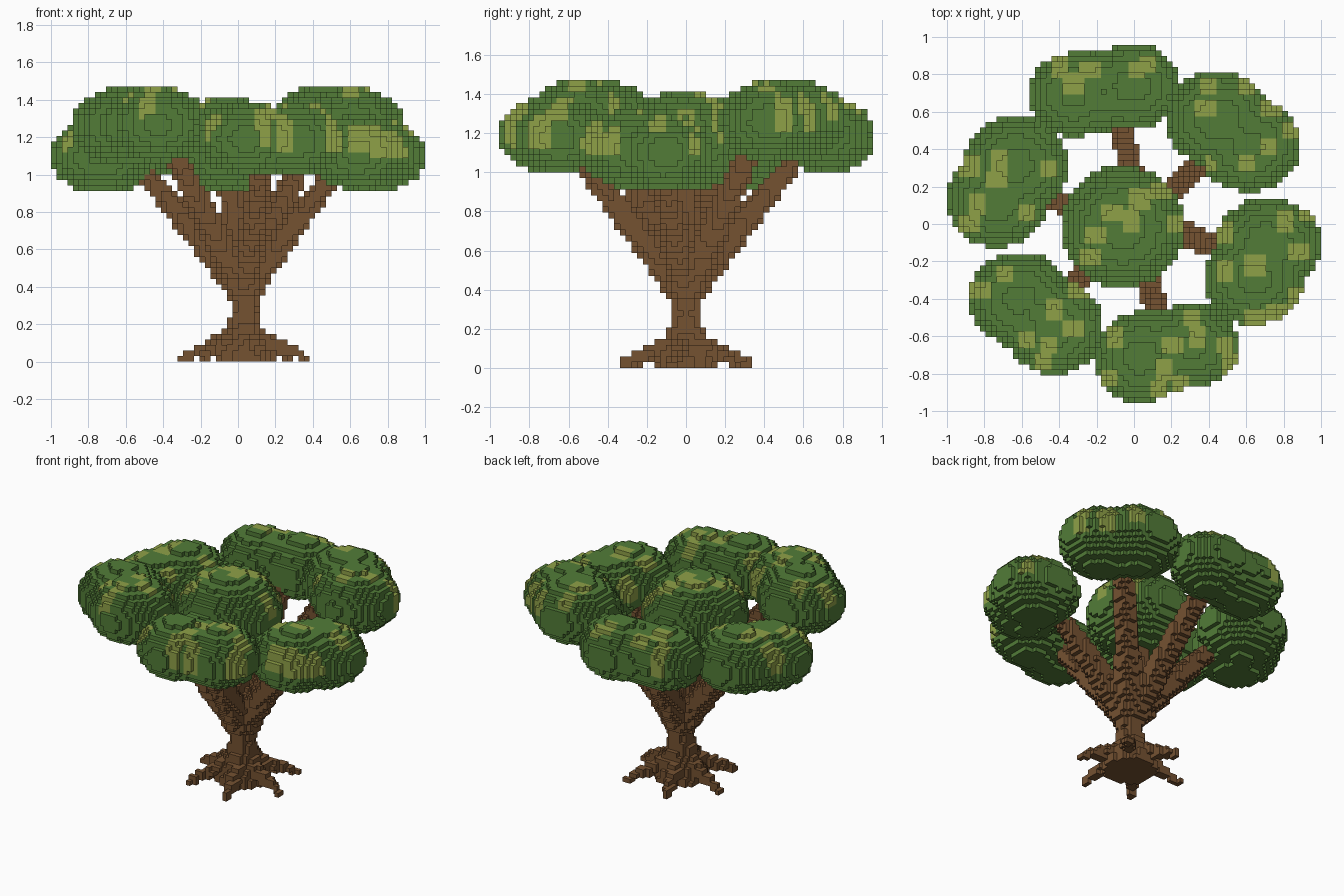
import bpy, bmesh, math
from mathutils import Vector

if "Cube" in bpy.data.objects:
    bpy.data.objects.remove(bpy.data.objects["Cube"])

V = 2 / 68            # voxel edge
cells = {}            # (i, j, k) -> part name


def centre(c):
    return Vector(((c[0] + 0.5) * V, c[1] * V, (c[2] + 0.5) * V))


def fill(part, lo, hi, inside):
    """Fill every voxel in a box whose centre passes the test."""
    for i in range(math.floor(lo[0] / V) - 1, math.ceil(hi[0] / V) + 1):
        for j in range(math.floor(lo[1] / V) - 1, math.ceil(hi[1] / V) + 2):
            for k in range(max(0, math.floor(lo[2] / V) - 1), math.ceil(hi[2] / V) + 1):
                if inside(centre((i, j, k))):
                    cells[i, j, k] = part


def limb(part, a, b, ra, rb):
    """Tapered round limb from a to b."""
    a, b = Vector(a), Vector(b)
    d, r = b - a, max(ra, rb)

    def inside(p):
        t = min(1, max(0, (p - a).dot(d) / d.length_squared))
        return (p - a - d * t).length <= ra + (rb - ra) * t
    fill(part, [min(a[n], b[n]) - r for n in range(3)],
         [max(a[n], b[n]) + r for n in range(3)], inside)


def blob(part, x, y, z, rx, ry, rz):
    """Flattened ellipsoid of leaves."""
    def inside(p):
        h = math.hypot((p.x - x) / rx, (p.y - y) / ry)
        return h ** 2 + abs((p.z - z) / rz) ** 2.1 <= 1
    fill(part, (x - rx, y - ry, z - rz), (x + rx, y + ry, z + rz), inside)


# trunk: flared base narrowing to a waist
TX = 0.035
profile = [(0, 0.17), (0.09, 0.15), (0.16, 0.11), (0.22, 0.085), (0.28, 0.073), (0.33, 0.075), (0.40, 0.125)]
for (z0, r0), (z1, r1) in zip(profile, profile[1:]):
    fill("trunk", (TX - 0.2, -0.2, z0), (TX + 0.2, 0.2, z1),
         lambda p: z0 <= p.z <= z1 and math.hypot(p.x - TX, p.y)
         <= r0 + (r1 - r0) * (p.z - z0) / (z1 - z0))

# six roots
for n in range(6):
    a = math.radians(48 + 60 * n)
    c, s = math.cos(a), math.sin(a)
    limb("roots", (TX + 0.07 * c, 0.07 * s, 0.13), (TX + 0.24 * c, 0.24 * s, 0.06), 0.05, 0.035)
    limb("roots", (TX + 0.24 * c, 0.24 * s, 0.06), (TX + 0.345 * c, 0.345 * s, 0.02), 0.035, 0.02)

# six branches and a central stem
fork = (0.03, 0, 0.385)
for end in [(0.38, 0.35, 1.16), (0.53, -0.13, 1.03), (0.13, -0.55, 1.08),
            (-0.37, -0.36, 1.16), (-0.51, 0.15, 1.03), (-0.07, 0.57, 1.08)]:
    limb("branches", fork, end, 0.09, 0.052)
limb("branches", fork, (-0.05, -0.01, 1.0), 0.085, 0.06)

# leaf clusters: one in the middle, six pairs of lobes in a ring
clusters = {
    "leaves_middle": [(-0.06, -0.015, 1.16, 0.33, 0.325, 0.255)],
    "leaves_left": [(-0.63, 0.31, 1.12, 0.28, 0.27, 0.20), (-0.73, 0.13, 1.10, 0.275, 0.255, 0.20)],
    "leaves_back": [(-0.32, 0.69, 1.185, 0.245, 0.225, 0.19), (-0.01, 0.735, 1.19, 0.26, 0.23, 0.19)],
    "leaves_back_right": [(0.45, 0.56, 1.27, 0.28, 0.26, 0.205), (0.61, 0.42, 1.26, 0.28, 0.25, 0.205)],
    "leaves_right": [(0.72, -0.11, 1.10, 0.285, 0.25, 0.20), (0.64, -0.29, 1.12, 0.27, 0.25, 0.20)],
    "leaves_front": [(0.31, -0.65, 1.185, 0.255, 0.225, 0.19), (0.04, -0.71, 1.19, 0.255, 0.245, 0.19)],
    "leaves_front_left": [(-0.61, -0.40, 1.26, 0.28, 0.25, 0.205), (-0.43, -0.55, 1.27, 0.265, 0.255, 0.205)],
}
for name, lobes in clusters.items():
    for lobe in lobes:
        blob(name, *lobe)
    if len(lobes) == 2:      # filler that melts the two lobes together
        blob(name, *[(p + q) / 2 * (1 if n < 3 else 0.95) for n, (p, q) in enumerate(zip(*lobes))])


def material(name, rgb):
    m = bpy.data.materials.new(name)
    m.diffuse_color = (*rgb, 1)
    m.use_nodes = True
    m.node_tree.nodes["Principled BSDF"].inputs["Base Color"].default_value = m.diffuse_color
    return m


bark = material("bark brown", (0.178, 0.084, 0.031))
green = material("leaf green", (0.084, 0.202, 0.039))
light = material("light leaf green", (0.275, 0.355, 0.064))

# light patches seen from above, given as x, y
patches = [
    (0.07, 0.86), (-0.23, 0.83), (-0.32, 0.75), (0.02, 0.82),
    (0.40, 0.74), (0.38, 0.61), (0.60, 0.73), (0.83, 0.50), (0.72, 0.42), (0.60, 0.33),
    (-0.72, 0.34), (-0.74, 0.24), (-0.84, 0.10), (-0.88, 0.0), (-0.45, 0.30), (-0.57, 0.05),
    (0.03, 0.13), (-0.02, 0.02), (-0.12, 0.05), (-0.20, -0.06), (-0.23, -0.17), (0.15, 0.18), (0.22, 0.0),
    (0.49, -0.04), (0.81, 0.02), (0.93, 0.05), (0.88, -0.15), (0.65, -0.22), (0.48, -0.25), (0.65, -0.50),
    (0.30, -0.50), (0.33, -0.60), (0.20, -0.65), (0.16, -0.78), (-0.10, -0.60), (-0.13, -0.82),
    (0.48, -0.64), (0.25, -0.87),
    (-0.82, -0.36), (-0.70, -0.26), (-0.29, -0.36), (-0.42, -0.46), (-0.32, -0.55), (-0.45, -0.65),
    (-0.48, -0.73)]
# light patches on the sides, given as x, y, z
side_patches = [(0.76, -0.48, 1.2), (0.87, -0.40, 1.2), (0.13, -0.88, 1.25), (0.43, 0.34, 1.28),
                (-0.57, -0.62, 1.37), (0.52, -0.75, 1.23), (0.86, 0.50, 1.32), (0.74, 0.62, 1.32),
                (-0.4, 0.84, 1.25), (-0.88, 0.3, 1.2)]
tops = {}
for i, j, k in cells:
    tops[i, j] = max(k, tops.get((i, j), 0))
patch_boxes = [(Vector(p), 0.055) for p in side_patches]
for x, y in patches:
    k = tops.get((math.floor(x / V), round(y / V)), 0)
    patch_boxes.append((Vector((x, y, (k + 0.5) * V)), 0.05))


def is_light(c):
    p = centre(c)
    return p.z > 1.1 and any(abs(p.x - b.x) < r and abs(p.y - b.y) < r and abs(p.z - b.z) < 2 * r
                             for b, r in patch_boxes)


# turn the exposed voxel sides into faces, one object per part
SIDES = []
for axis in range(3):
    for sign in (-1, 1):
        u, v = (axis + 1) % 3, (axis + 2) % 3
        loop = [(0, 0), (1, 0), (1, 1), (0, 1)][::sign]
        corners = []
        for du, dv in loop:
            q = [0, 0, 0]
            q[axis], q[u], q[v] = int(sign > 0), du, dv
            corners.append(q)
        step = [0, 0, 0]
        step[axis] = sign
        SIDES.append((step, corners))

groups = {}
for c, part in cells.items():
    groups.setdefault(part, []).append(c)

for part, members in groups.items():
    bm, verts = bmesh.new(), {}
    leafy = part.startswith("leaves")
    for c in members:
        for step, corners in SIDES:
            if tuple(c[n] + step[n] for n in range(3)) in cells:
                continue
            ring = []
            for q in corners:
                key = tuple(c[n] + q[n] for n in range(3))
                if key not in verts:
                    verts[key] = bm.verts.new((key[0] * V, (key[1] - 0.5) * V, key[2] * V))
                ring.append(verts[key])
            face = bm.faces.new(ring)
            face.material_index = int(leafy and is_light(c))
    mesh = bpy.data.meshes.new(part)
    bm.to_mesh(mesh)
    bm.free()
    for m in ([green, light] if leafy else [bark]):
        mesh.materials.append(m)
    bpy.context.collection.objects.link(bpy.data.objects.new(part, mesh))
